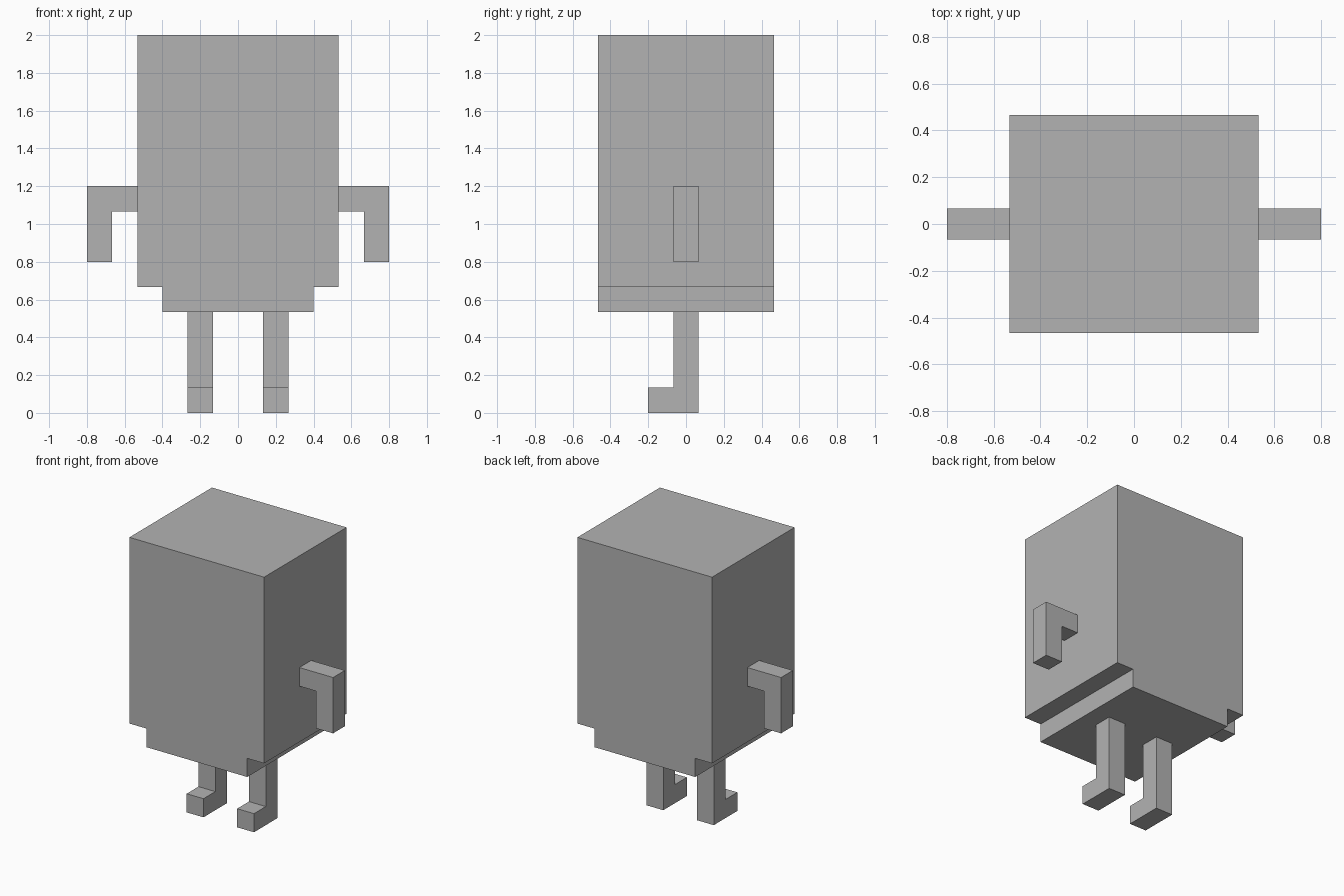
import bpy
import bmesh

cube = bpy.data.objects.get("Cube")
if cube:
    bpy.data.objects.remove(cube, do_unlink=True)

U = 2 / 15  # one block of the modelling grid

grey = bpy.data.materials.new("plain grey")
grey.use_nodes = True
colour = (0.45, 0.45, 0.45, 1)
grey.diffuse_color = colour
grey.node_tree.nodes["Principled BSDF"].inputs["Base Color"].default_value = colour


def extrude_profile(name, outline, axis, start, end):
    """Extrude a closed outline (horizontal, z), in blocks, along x or y."""
    def place(h, z, depth):
        return (depth * U, h * U, z * U) if axis == "x" else (h * U, depth * U, z * U)

    bm = bmesh.new()
    face = bm.faces.new([bm.verts.new(place(h, z, start)) for h, z in outline])
    result = bmesh.ops.extrude_face_region(bm, geom=[face])
    moved = [v for v in result["geom"] if isinstance(v, bmesh.types.BMVert)]
    shift = (end - start) * U
    bmesh.ops.translate(bm, verts=moved, vec=(shift, 0, 0) if axis == "x" else (0, shift, 0))
    bmesh.ops.recalc_face_normals(bm, faces=bm.faces)
    mesh = bpy.data.meshes.new(name)
    bm.to_mesh(mesh)
    bm.free()
    mesh.materials.append(grey)
    obj = bpy.data.objects.new(name, mesh)
    bpy.context.collection.objects.link(obj)
    return obj


# Tall body with a narrower step at the bottom
extrude_profile("body", [(-3, 4), (3, 4), (3, 5), (4, 5), (4, 15), (-4, 15), (-4, 5), (-3, 5)],
                "y", -3.5, 3.5)

arm = [(4, 8), (5, 8), (5, 6), (6, 6), (6, 9), (4, 9)]
leg = [(-1.5, 0), (0.5, 0), (0.5, 4), (-0.5, 4), (-0.5, 1), (-1.5, 1)]

for side, s in (("left", 1), ("right", -1)):
    # Bent arm hanging from the side
    extrude_profile(side + "_arm", [(s * x, z) for x, z in arm], "y", -0.5, 0.5)
    # Leg with the foot pointing forwards
    extrude_profile(side + "_leg", leg, "x", s, s * 2)
